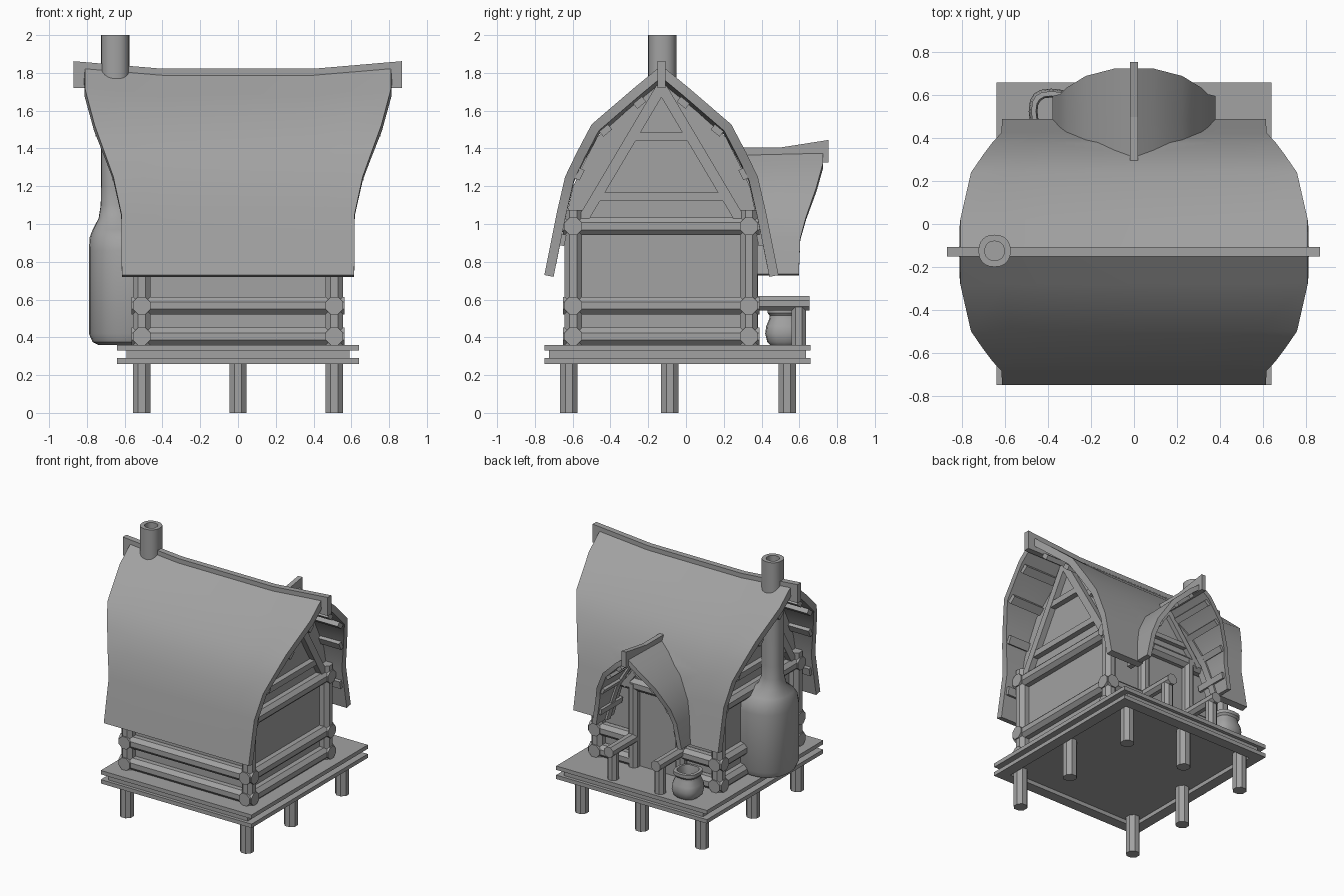
import bpy, bmesh, math
from mathutils import Vector, Matrix

if "Cube" in bpy.data.objects:
    bpy.data.objects.remove(bpy.data.objects["Cube"], do_unlink=True)

grey = bpy.data.materials.new("plain grey")
grey.use_nodes = True
grey.diffuse_color = (0.36, 0.36, 0.36, 1)
grey.node_tree.nodes["Principled BSDF"].inputs["Base Color"].default_value = grey.diffuse_color

X, Y, Z = Vector((1, 0, 0)), Vector((0, 1, 0)), Vector((0, 0, 1))
MID = -0.13          # y of the main ridge
WX, WY0, WY1 = 0.51, -0.597, 0.333   # wall frame lines
FLOOR = 0.36


def finish(name, bm, recalc=True):
    if recalc:
        bmesh.ops.recalc_face_normals(bm, faces=bm.faces)
    mesh = bpy.data.meshes.new(name)
    bm.to_mesh(mesh)
    bm.free()
    mesh.materials.append(grey)
    obj = bpy.data.objects.new(name, mesh)
    bpy.context.collection.objects.link(obj)
    return obj


def activate(obj):
    bpy.ops.object.select_all(action="DESELECT")
    obj.select_set(True)
    bpy.context.view_layer.objects.active = obj


def smooth(obj, angle=35):
    activate(obj)
    bpy.ops.object.shade_smooth_by_angle(angle=math.radians(angle))


def bar(name, p, q, w, t, n):
    """Square timber from p to q: t thick along n, w wide across it."""
    p, q = Vector(p), Vector(q)
    a = (q - p).normalized()
    n = n.normalized()
    s = a.cross(n)
    m = Matrix((a * (q - p).length, s * w, n * t)).transposed().to_4x4()
    m.translation = (p + q) / 2
    bm = bmesh.new()
    bmesh.ops.create_cube(bm, size=1, matrix=m)
    return finish(name, bm)


def box(name, x, y, z):
    ym, zm = sum(y) / 2, sum(z) / 2
    return bar(name, (x[0], ym, zm), (x[1], ym, zm), y[1] - y[0], z[1] - z[0], Z)


def log(name, p, q, r=0.05):
    """Eight-sided round timber from p to q."""
    p, q = Vector(p), Vector(q)
    turn = (q - p).to_track_quat("Z", "Y").to_matrix().to_4x4()
    m = Matrix.Translation((p + q) / 2) @ turn @ Matrix.Rotation(math.pi / 8, 4, "Z")
    bm = bmesh.new()
    bmesh.ops.create_cone(bm, cap_ends=True, segments=8, radius1=r, radius2=r,
                          depth=(q - p).length, matrix=m)
    return finish(name, bm)


def prism(name, pts, vec):
    bm = bmesh.new()
    face = bm.faces.new([bm.verts.new(p) for p in pts])
    new = bmesh.ops.extrude_face_region(bm, geom=[face], use_keep_orig=True)["geom"]
    bmesh.ops.translate(bm, vec=vec, verts=[v for v in new if isinstance(v, bmesh.types.BMVert)])
    return finish(name, bm)


def loft(name, rings, power=1.0, n=20):
    """Stack of rounded rings (z, cx, cy, rx, ry), capped at both ends."""
    bm = bmesh.new()
    loops = []
    for z, cx, cy, rx, ry in rings:
        loop = []
        for k in range(n):
            c, s = math.cos(math.tau * k / n), math.sin(math.tau * k / n)
            loop.append(bm.verts.new((cx + rx * math.copysign(abs(c) ** power, c),
                                      cy + ry * math.copysign(abs(s) ** power, s), z)))
        loops.append(loop)
    for a, b in zip(loops, loops[1:]):
        for k in range(n):
            bm.faces.new((a[k], a[(k + 1) % n], b[(k + 1) % n], b[k]))
    bm.faces.new(loops[0])
    bm.faces.new(loops[-1])
    obj = finish(name, bm)
    smooth(obj)


def roof_sheet(name, grid, thick):
    bm = bmesh.new()
    v = [[bm.verts.new(p) for p in row] for row in grid]
    for a, b in zip(v, v[1:]):
        for j in range(len(a) - 1):
            bm.faces.new((a[j], a[j + 1], b[j + 1], b[j]))
    obj = finish(name, bm, recalc=False)
    mod = obj.modifiers.new("thickness", "SOLIDIFY")
    mod.thickness, mod.offset, mod.use_even_offset = thick, -1, True
    activate(obj)
    bpy.ops.object.modifier_apply(modifier=mod.name)
    return obj


# Roof half profiles: distance from ridge, height, reach of the overhang
MAIN = [(0, 1.805, .81), (.15, 1.685, .81), (.37, 1.505, .76), (.45, 1.36, .705),
        (.51, 1.24, .66), (.555, 1.05, .618), (.62, .73, .615)]
DORMER = [(0, 1.375, .725), (.09, 1.31, .725), (.225, 1.185, .69),
          (.315, 1.03, .635), (.345, .92, .605), (.38, .735, .597)]


def both_sides(rows):
    return [(-d, z, e) for d, z, e in rows[:0:-1]] + rows


def main_depth(z):
    for (d0, z0, _), (d1, z1, _) in zip(MAIN, MAIN[1:]):
        if z >= z1:
            return d0 + (d1 - d0) * (z0 - z) / (z0 - z1)
    return MAIN[-1][0]


# Main roof, with the ridge lifting toward both ends
grid = []
for d, z, e in both_sides(MAIN):
    share = (z - .73) / 1.075
    xs = [-e, -e * .75, -.4, 0, .4, e * .75, e]
    grid.append([(x, MID + d, z + .035 * share * max(0, (abs(x) - .4) / .41)) for x in xs])
main_roof = roof_sheet("main_roof", grid, .05)

# Opening under the dormer
inner = [(d * .89, z - .05) for d, z, _ in both_sides(DORMER)]
outline = [(inner[0][0], .5)] + inner + [(inner[-1][0], .5)]
cutter = prism("dormer_cutter", [(x, .3, z) for x, z in outline], Y * .7)
cutter.hide_render = True
cut = main_roof.modifiers.new("opening", "BOOLEAN")
cut.operation, cut.object, cut.solver = "DIFFERENCE", cutter, "EXACT"
activate(main_roof)
bpy.ops.object.modifier_apply(modifier=cut.name)
bpy.data.objects.remove(cutter, do_unlink=True)
smooth(main_roof)

# Dormer roof, running back through the main slope to the wall
grid = []
for d, z, e in both_sides(DORMER):
    back = MID + main_depth(z) - .11
    grid.append([(d, e + (back - e) * t, z + .02 * (1 - t) * (z - .735)) for t in (0, .5, 1)])
smooth(roof_sheet("dormer_roof", grid, .035))

# Ridge boards
prism("main_ridge", [(x, MID - .022, z) for x, z in
      [(-.872, 1.862), (-.4, 1.822), (.4, 1.822), (.868, 1.862), (.868, 1.72), (-.872, 1.72)]], Y * .044)
prism("dormer_ridge", [(-.018, y, z) for y, z in
      [(.29, 1.405), (.5, 1.405), (.755, 1.445), (.755, 1.325), (.29, 1.325)]], X * .036)


# Purlins under the overhangs, hugging the roof underside
def purlins(rows, spots, depth, place):
    for spot in spots:
        i = next(i for i in range(len(rows) - 1) if rows[i + 1][0] > spot)
        (d0, z0, e0), (d1, z1, e1) = rows[i], rows[i + 1]
        t = (spot - d0) / (d1 - d0)
        slope = Vector((d1 - d0, z1 - z0)).normalized()
        d, z = spot + slope.y * depth, z0 + (z1 - z0) * t - slope.x * depth
        for s in (-1, 1):
            place(s * d, z, e0 + (e1 - e0) * t - .015, s * slope.y, -slope.x)


def main_purlin(d, z, reach, nd, nz):
    for s in (-1, 1):
        bar("main_purlin", (s * .46, MID + d, z), (s * reach, MID + d, z), .06, .035, Vector((0, nd, nz)))


def dormer_purlin(d, z, reach, nd, nz):
    bar("dormer_purlin", (d, .33, z), (d, reach, z), .045, .025, Vector((nd, 0, nz)))


purlins(MAIN, (.15, .33, .485, .58), .055, main_purlin)
purlins(DORMER, (.1, .21, .31, .36), .04, dormer_purlin)

# Deck with an edge frame below, on stilts
box("deck_top", (-.64, .64), (-.75, .66), (.33, FLOOR))
box("deck_core", (-.59, .59), (-.725, .635), (.29, .33))
for s in (-1, 1):
    box("deck_side_frame", sorted((s * .64, s * .56)), (-.75, .66), (.26, .29))
for y in (-.75, .58):
    box("deck_end_frame", (-.56, .56), (y, y + .08), (.26, .29))
for x, y in [(-WX, -.62), (WX, -.62), (-WX, -.085), (WX, -.085), (-WX, .535), (0, .535), (WX, .535)]:
    log("stilt", (x, y, 0), (x, y, .3))

# Walls and log frame
box("walls", (-.49, .49), (-.575, .305), (FLOOR, 1.0))
for s in (-1, 1):
    for y in (WY0, WY1):
        log("corner_post", (s * WX, y, FLOOR), (s * WX, y, 1.075))
    for z in (.405, .568, .988):
        log("side_beam", (s * WX, WY0 - .055, z), (s * WX, WY1 + .055, z))
        log("back_beam", (s * .2, WY1, z), (s * .565, WY1, z))
for z in (.405, .568, .988):
    log("front_beam", (-.565, WY0, z), (.565, WY0, z))
log("door_lintel", (-.22, WY1, .99), (.22, WY1, .99))

# Side gables: panel up to the roof, slanted legs and two collars
gable = [(MID + d * .92, z - .045) for d, z, _ in both_sides(MAIN) if z > 1.04]
for s in (-1, 1):
    prism("gable_panel", [(s * .49, y, z) for y, z in gable], X * -s * .03)
    for side in (-1, 1):
        bar("gable_leg", (s * .51, MID + side * .43, 1.0), (s * .51, MID, 1.725), .055, .05, X)
    for z, half in ((1.145, .345), (1.462, .155)):
        bar("gable_collar", (s * .51, MID - half, z), (s * .51, MID + half, z), .045, .045, X)

# Dormer gable
prism("dormer_panel", [(x, .325, z) for x, z in inner if z > .9], Y * .02)
for side in (-1, 1):
    bar("dormer_leg", (side * .27, .36, .97), (0, .36, 1.32), .04, .04, Y)
bar("dormer_collar", (-.17, .36, 1.1), (.17, .36, 1.1), .035, .035, Y)

# Doorway and porch rails
box("door", (-.17, .17), (.3, .325), (FLOOR, .96))
for s in (-1, 1):
    log("door_post", (s * .2, WY1 + .01, FLOOR), (s * .2, WY1 + .01, 1.0), .042)
    log("porch_rail", (s * .2, WY1, .58), (s * .2, .655, .58), .042)
    log("porch_post", (s * .2, .597, FLOOR), (s * .2, .597, .56), .042)

# Oven set into the wall, with an off-centre pipe hollow at the top
CX, CY = -.65, -.125
loft("oven_chimney", [
    (.36, -.58, -.16, .16, .165), (.375, -.58, -.16, .19, .195), (.42, -.58, -.16, .21, .215),
    (.86, -.58, -.16, .21, .215), (.93, -.585, -.155, .2, .2), (.97, -.6, -.15, .17, .165),
    (1.03, -.64, -.13, .098, .1), (1.1, CX, CY, .077, .077), (1.2, CX, CY, .075, .075),
    (2.0, CX, CY, .075, .075), (2.0, CX, CY, .045, .045), (1.85, CX, CY, .045, .045)], .88, 24)

# Clay pot beside the door
loft("clay_pot", [(z, -.385, .525, r, r) for z, r in
     [(.36, .08), (.375, .095), (.42, .106), (.46, .1), (.495, .085), (.515, .082),
      (.53, .094), (.555, .094), (.557, .072), (.51, .065), (.42, .065)]], .75, 16)
